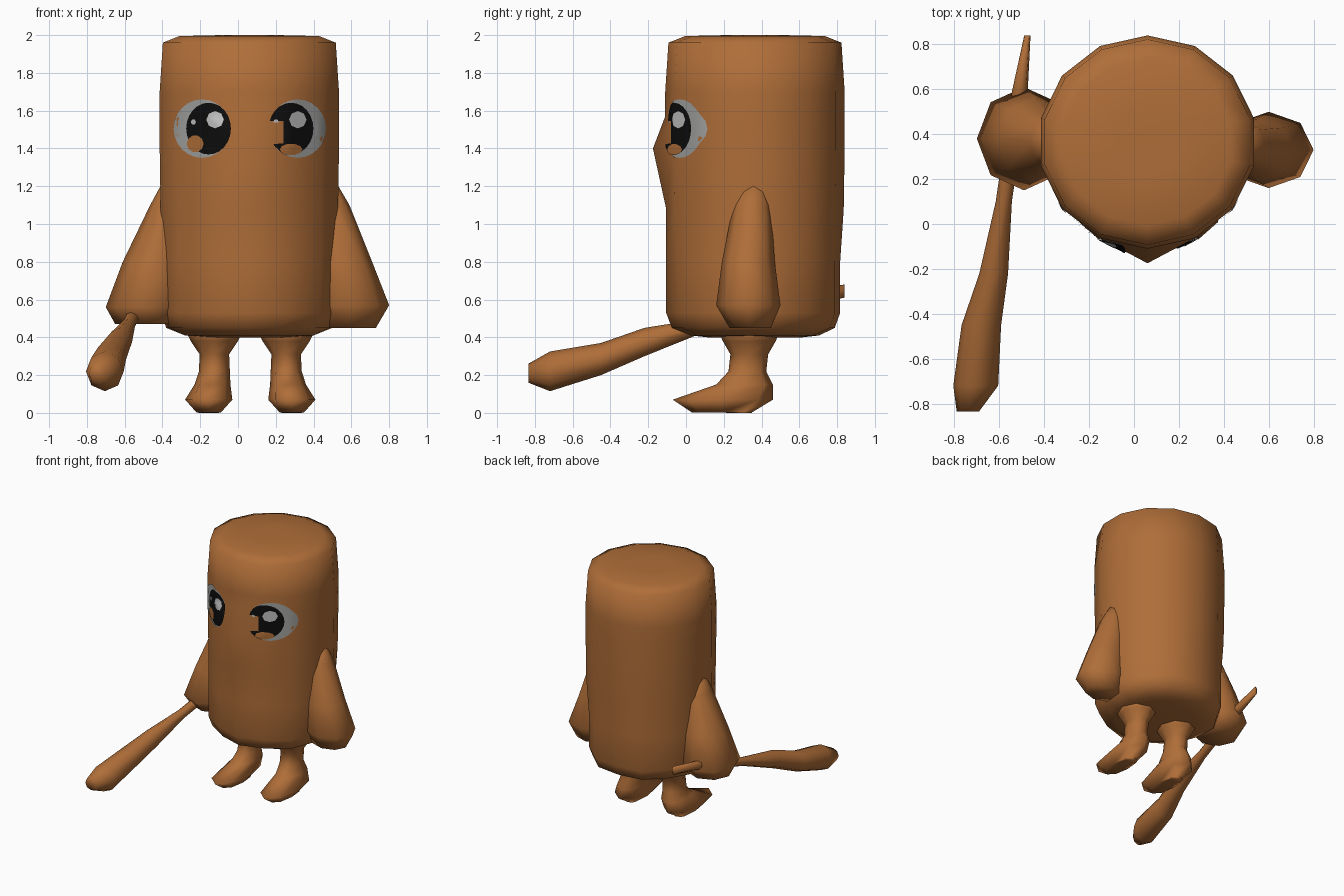
import bpy, bmesh, math
from mathutils import Vector
from mathutils.bvhtree import BVHTree

cube = bpy.data.objects.get("Cube")
if cube:
    bpy.data.objects.remove(cube, do_unlink=True)


def material(name, color):
    m = bpy.data.materials.new(name)
    m.use_nodes = True
    rgba = (*color, 1)
    m.diffuse_color = rgba
    bsdf = next(n for n in m.node_tree.nodes if n.type == "BSDF_PRINCIPLED")
    bsdf.inputs["Base Color"].default_value = rgba
    bsdf.inputs["Roughness"].default_value = 0.9
    return m


BROWN = material("cloth brown", (0.43, 0.155, 0.04))
GREY = material("eye grey", (0.36, 0.36, 0.35))
LIGHT = material("eye highlight", (0.52, 0.52, 0.52))
BLACK = material("pupil black", (0.004, 0.004, 0.004))


def finish(name, bm, mat, outward=True):
    if outward:
        bmesh.ops.recalc_face_normals(bm, faces=bm.faces)
    for f in bm.faces:
        f.smooth = True
    me = bpy.data.meshes.new(name)
    bm.to_mesh(me)
    bm.free()
    me.materials.append(mat)
    ob = bpy.data.objects.new(name, me)
    bpy.context.collection.objects.link(ob)
    return ob


def loft(name, rings, sides, mat, upright=True, tweak=None):
    """Skin closed rings (x, y, z, radius a, radius b) stacked along z or y."""
    bm = bmesh.new()
    loops = []
    for x, y, z, ra, rb in rings:
        loop = []
        for i in range(sides):
            t = 2 * math.pi * i / sides - math.pi / 2
            a, b = ra * math.cos(t), rb * math.sin(t)
            co = Vector((x + a, y + b, z) if upright else (x + a, y, z + b))
            loop.append(bm.verts.new(tweak(co, i) if tweak else co))
        loops.append(loop)
    for lo, hi in zip(loops, loops[1:]):
        for i in range(sides):
            j = (i + 1) % sides
            bm.faces.new((lo[i], lo[j], hi[j], hi[i]))
    bm.faces.new(loops[0])
    bm.faces.new(loops[-1])
    return finish(name, bm, mat)


# Draped body with a nose bump and soft hem folds
def shape_body(co, i):
    if i == 0 and abs(co.z - 1.4) < 0.01:
        co.y = -0.175
    if i % 2 and 0.44 < co.z < 0.9:
        co.x += (0.06 - co.x) * 0.04
        co.y += (0.365 - co.y) * 0.04
    return co


profile = [(0.40, 0.25), (0.41, 0.34), (0.45, 0.44), (0.53, 0.47), (0.8, 0.47),
           (1.08, 0.47), (1.4, 0.475), (1.57, 0.475), (1.7, 0.475),
           (1.96, 0.458), (1.995, 0.37), (2.0, 0.15)]
body = loft("body", [(0.06, 0.365, z, r * 1.025, r) for z, r in profile],
            14, BROWN, tweak=shape_body)

# Flared sleeves
loft("left_sleeve", [(0.48, 0.36, 1.22, 0.04, 0.05), (0.5, 0.35, 1.1, 0.09, 0.1),
                     (0.55, 0.33, 0.8, 0.16, 0.14), (0.6, 0.33, 0.57, 0.2, 0.17),
                     (0.59, 0.34, 0.45, 0.14, 0.11)], 8, BROWN)
loft("right_sleeve", [(-0.36, 0.36, 1.22, 0.04, 0.05), (-0.38, 0.37, 1.1, 0.085, 0.11),
                      (-0.44, 0.38, 0.8, 0.17, 0.18), (-0.49, 0.38, 0.56, 0.21, 0.23),
                      (-0.48, 0.38, 0.47, 0.17, 0.16)], 8, BROWN)

# Legs with pointed feet
for side, x, splay in (("right", -0.125, -1), ("left", 0.255, 1)):
    loft(side + "_leg", [(x + splay * 0.03, 0.31, 0, 0.05, 0.04),
                         (x + splay * 0.03, 0.19, 0.003, 0.065, 0.16),
                         (x + splay * 0.03, 0.195, 0.07, 0.125, 0.265),
                         (x + splay * 0.01, 0.31, 0.15, 0.095, 0.15),
                         (x, 0.325, 0.22, 0.082, 0.1),
                         (x, 0.335, 0.31, 0.078, 0.1),
                         (x, 0.335, 0.38, 0.125, 0.14),
                         (x, 0.335, 0.45, 0.16, 0.17)], 8, BROWN)

# Club passing through the right sleeve
loft("club", [(-0.475, 0.84, 0.645, 0.014, 0.035), (-0.51, 0.58, 0.6, 0.036, 0.036),
              (-0.58, 0.1, 0.465, 0.036, 0.036), (-0.625, -0.22, 0.375, 0.064, 0.075),
              (-0.68, -0.45, 0.285, 0.088, 0.085), (-0.705, -0.72, 0.22, 0.1, 0.105),
              (-0.74, -0.835, 0.21, 0.05, 0.05)], 8, BROWN, upright=False)

# Eye plates wrapped onto the front of the body
tree = BVHTree.FromPolygons([v.co for v in body.data.vertices],
                            [p.vertices[:] for p in body.data.polygons])


def plate(name, x, z, rx, rz, lift, mat, sides=24, steps=6):
    bm = bmesh.new()

    def spot(px, pz):
        hit, normal, _, _ = tree.ray_cast(Vector((px, -2, pz)), Vector((0, 1, 0)))
        return bm.verts.new(hit + Vector((0, -1, 0)) * lift + normal * lift * 0.3)

    center = spot(x, z)
    previous = None
    for s in range(1, steps + 1):
        k = s / steps
        ring = [spot(x + rx * k * math.cos(2 * math.pi * i / sides),
                     z + rz * k * math.sin(2 * math.pi * i / sides)) for i in range(sides)]
        for i in range(sides):
            j = (i + 1) % sides
            if previous:
                bm.faces.new((previous[i], ring[i], ring[j], previous[j]))
            else:
                bm.faces.new((center, ring[i], ring[j]))
        previous = ring
    finish(name, bm, mat, outward=False)


for side, wx, px in (("right", -0.19, -0.155), ("left", 0.315, 0.28)):
    plate(side + "_eye_white", wx, 1.505, 0.15, 0.155, 0.004, GREY)
    plate(side + "_pupil", px, 1.505, 0.118, 0.137, 0.007, BLACK)
    plate(side + "_eye_highlight", px + 0.035, 1.552, 0.046, 0.046, 0.0095, LIGHT, 8, 3)
    plate(side + "_eye_glint", px - 0.08, 1.54, 0.014, 0.016, 0.0095, LIGHT, 6, 2)
plate("right_eye_crescent", -0.225, 1.425, 0.045, 0.045, 0.0095, BROWN, 10, 3)
plate("left_eye_crescent", 0.28, 1.395, 0.06, 0.03, 0.0095, BROWN, 10, 3)
